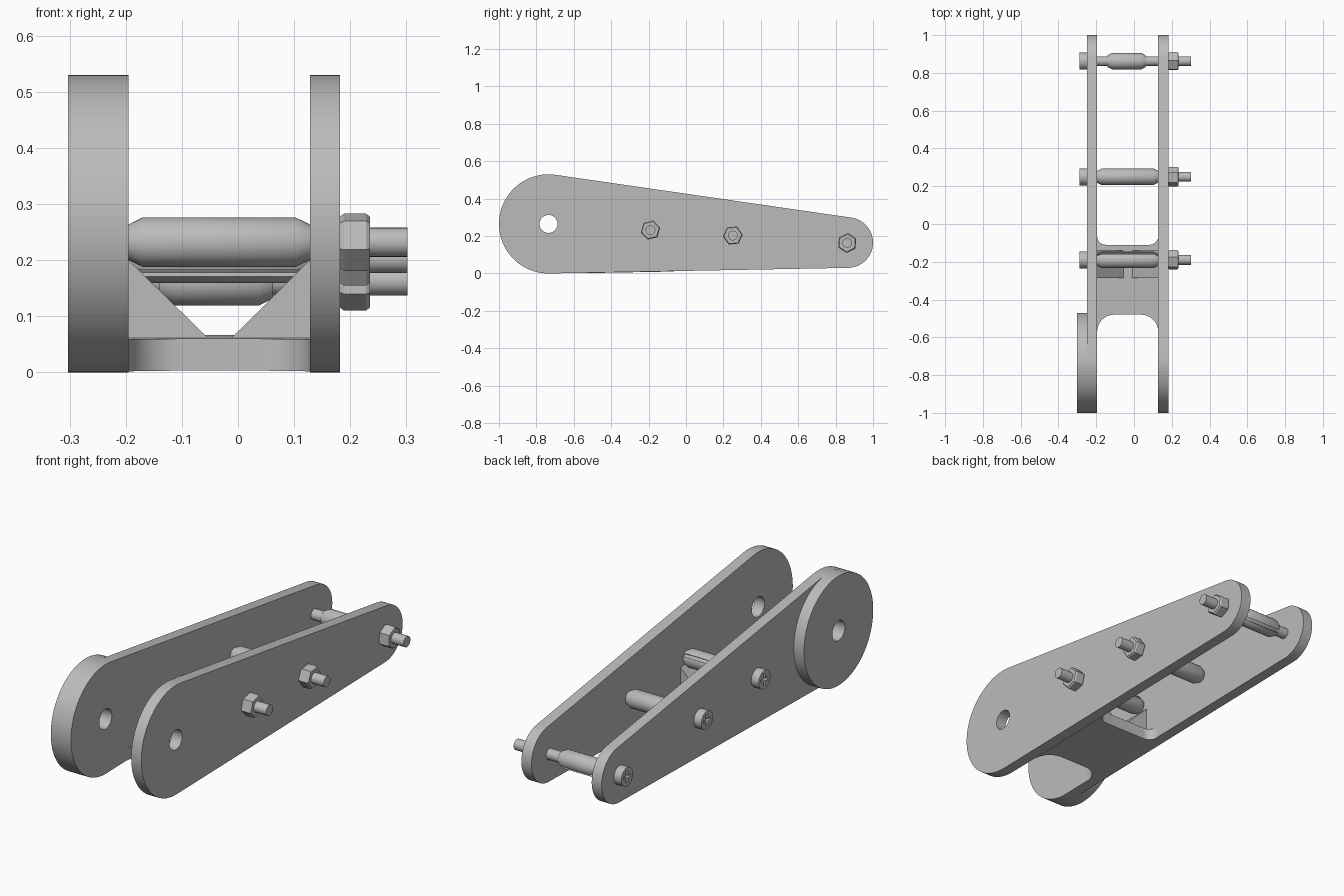
import bpy, bmesh, math
from mathutils import Vector

cube = bpy.data.objects.get("Cube")
if cube:
    bpy.data.objects.remove(cube, do_unlink=True)

grey = bpy.data.materials.new("plain grey")
grey.use_nodes = True
COLOUR = (0.5, 0.5, 0.5, 1)
grey.diffuse_color = COLOUR
grey.node_tree.nodes["Principled BSDF"].inputs["Base Color"].default_value = COLOUR


def finish(name, bm):
    bmesh.ops.recalc_face_normals(bm, faces=bm.faces)
    mesh = bpy.data.meshes.new(name)
    bm.to_mesh(mesh)
    bm.free()
    mesh.materials.append(grey)
    obj = bpy.data.objects.new(name, mesh)
    bpy.context.collection.objects.link(obj)
    bpy.ops.object.select_all(action='DESELECT')
    obj.select_set(True)
    bpy.context.view_layer.objects.active = obj
    bpy.ops.object.shade_smooth_by_angle(angle=math.radians(30))
    return obj


def arc(cx, cy, r, a0, a1, n):
    return [(cx + r * math.cos(a0 + (a1 - a0) * i / n),
             cy + r * math.sin(a0 + (a1 - a0) * i / n)) for i in range(n + 1)]


def circle(cx, cy, r, n=40, turn=0):
    return arc(cx, cy, r, turn, turn + math.tau, n)[:-1]


def along_x(u, v, w):
    return Vector((w, u, v))


def along_y(u, v, w):
    return Vector((u, w, v))


def along_z(u, v, w):
    return Vector((u, v, w))


def prism(name, loops, lo, hi, place):
    """Extrude an outline, with optional holes, from lo to hi."""
    bm = bmesh.new()
    edges = []
    for loop in loops:
        vs = [bm.verts.new(place(u, v, lo)) for u, v in loop]
        edges += [bm.edges.new((vs[i - 1], vs[i])) for i in range(len(vs))]
    if len(loops) == 1:
        bm.faces.new(vs)
    else:
        bmesh.ops.triangle_fill(bm, edges=edges, use_beauty=True)
    ext = bmesh.ops.extrude_face_region(bm, geom=bm.faces[:], use_keep_orig=True)
    moved = [g for g in ext["geom"] if isinstance(g, bmesh.types.BMVert)]
    bmesh.ops.translate(bm, verts=moved, vec=place(0, 0, hi - lo))
    return finish(name, bm)


def loft(name, section, stations, y, z):
    """Sweep a section along x; each station is (x, scale)."""
    bm = bmesh.new()
    rings = [[bm.verts.new((x, y + u * s, z + v * s)) for u, v in section]
             for x, s in stations]
    for a, b in zip(rings, rings[1:]):
        for i in range(len(a)):
            bm.faces.new((a[i - 1], a[i], b[i], b[i - 1]))
    bm.faces.new(rings[0])
    bm.faces.new(rings[-1])
    return finish(name, bm)


# Side plates: tapered outline round a large and a small end, with a pivot hole
R, r = 0.265, 0.135
BIG, SMALL = Vector((-0.735, R)), Vector((0.865, 0.165))
span = SMALL - BIG
phi = math.atan2(span.y, span.x)
beta = math.acos((R - r) / span.length)
outline = (arc(BIG.x, BIG.y, R, phi + beta, phi + math.tau - beta, 48)
           + arc(SMALL.x, SMALL.y, r, phi - beta, phi + beta, 32))
hole = circle(BIG.x, BIG.y, 0.048, 32)
prism("left_side_plate", [outline, hole], 0.128, 0.182, along_x)
prism("right_side_plate", [outline, hole], -0.248, -0.195, along_x)
prism("right_pivot_disc", [circle(BIG.x, BIG.y, R, 72), hole], -0.303, -0.248, along_x)

# Cross member joining the plates, with concave fillets at its corners
XL, XR = -0.195, 0.128
front_r, back_r = 0.09, 0.045
q = math.pi / 2
floor = (arc(XL + front_r, -0.57, front_r, 2 * q, q, 10)
         + arc(XR - front_r, -0.57, front_r, q, 0, 10)
         + arc(XR - back_r, -0.065, back_r, 0, -q, 8)
         + arc(XL + back_r, -0.065, back_r, -q, -2 * q, 8))
member = prism("cross_member", [floor], 0.003, 0.06, along_z)
for v in member.data.vertices:
    v.co.z += 0.018 * (v.co.y + 0.48)

# Triangular gussets
for side, wall, toe in (("right", XL, -0.055), ("left", XR, -0.01)):
    prism(side + "_gusset", [[(wall, 0.03), (toe, 0.03), (toe, 0.063), (wall, 0.2)]],
          -0.285, -0.14, along_y)


def grooved(radius, turn):
    """Round section with one narrow lengthwise groove."""
    half = 0.17
    pts = arc(0, 0, radius, turn + half, turn + math.tau - half, 36)
    for a in (-half, half):
        k = 0.7 * radius
        pts.append((k * math.cos(turn) - radius * math.sin(a) * math.sin(turn),
                    k * math.sin(turn) + radius * math.sin(a) * math.cos(turn)))
    return pts


# Bolts with nuts, cross-recessed heads and chamfered spacers
bolts = (
    ("front", -0.19, 0.232, XL, XR, 0.6, 0.25),
    ("middle", 0.25, 0.203, XL, XR, 3.8, 0.1),
    ("back", 0.862, 0.163, -0.14, 0.062, -0.7, 0.45),
)
for name, y, z, x0, x1, turn, nut_turn in bolts:
    loft(name + "_bolt_shank", circle(0, 0, 0.026, 28), [(-0.255, 1), (0.302, 1)], y, z)
    loft(name + "_spacer", grooved(0.044, turn),
         [(x0, 0.72), (x0 + 0.025, 1), (x1 - 0.025, 1), (x1, 0.72)], y, z)
    loft(name + "_nut", circle(0, 0, 0.053, 6, nut_turn),
         [(0.182, 0.9), (0.189, 1), (0.228, 1), (0.235, 0.9)], y, z)
    # Bolt head: solid base, then a rim pierced by a cross
    loft(name + "_bolt_head_base", circle(0, 0, 0.045), [(-0.248, 1), (-0.268, 1)], y, z)
    w, l = 0.007, 0.027
    quarter = [(l, -w), (l, w), (w, w)]
    cross = []
    for k in range(4):
        c, s = round(math.cos(k * q)), round(math.sin(k * q))
        cross += [(y + a * c - b * s, z + a * s + b * c) for a, b in quarter]
    prism(name + "_bolt_head_rim", [circle(y, z, 0.045), cross], -0.288, -0.268, along_x)
